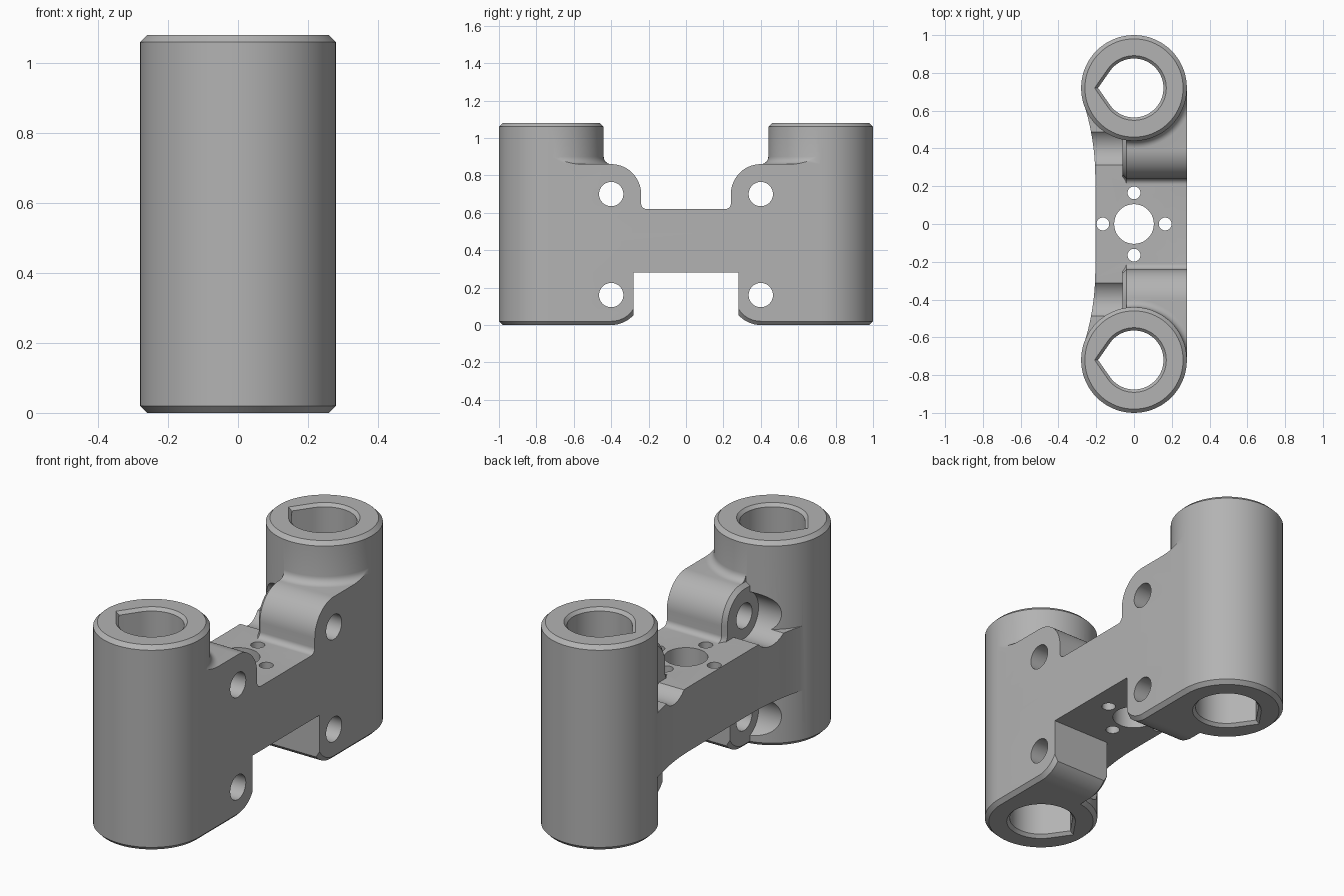
import bpy, bmesh
from math import sin, cos, pi, acos, sqrt

cube = bpy.data.objects.get("Cube")
if cube:
    bpy.data.objects.remove(cube, do_unlink=True)

POST_Y, POST_R, HEIGHT = 0.72, 0.28, 1.08
BOLT_Y, LOW_Z, HIGH_Z = 0.4, 0.16, 0.70
BACK, FACE = -0.06, 0.28
CH = 0.02


def arc(cx, cy, r, a, b, n):
    return [(cx + r * cos(a + (b - a) * i / n), cy + r * sin(a + (b - a) * i / n))
            for i in range(n + 1)]


def circle(cx, cy, r, n=72):
    return arc(cx, cy, r, 0, 2 * pi, n)[:-1]


def teardrop(cy, r):
    # round bore drawn out to a point on the back side
    a = pi - acos(0.82)
    return arc(0, cy, r, -a, a, 56) + [(-r / 0.82, cy)]


def loft(bm, rings):
    # skin a closed solid through rings of equal point count
    rows = [[bm.verts.new(p) for p in ring] for ring in rings]
    n = len(rows[0])
    faces = [bm.faces.new(rows[0]), bm.faces.new(rows[-1])]
    for lo, hi in zip(rows, rows[1:]):
        for i in range(n):
            j = (i + 1) % n
            faces.append(bm.faces.new((lo[i], lo[j], hi[j], hi[i])))
    bmesh.ops.recalc_face_normals(bm, faces=faces)


def along_z(sections):
    return [[(x, y, z) for x, y in pts] for z, pts in sections]


def along_x(sections, side):
    return [[(x, side * y, z) for y, z in pts] for x, pts in sections]


def solid(name, *lofts):
    bm = bmesh.new()
    for rings in lofts:
        loft(bm, rings)
    mesh = bpy.data.meshes.new(name)
    bm.to_mesh(mesh)
    bm.free()
    ob = bpy.data.objects.new(name, mesh)
    bpy.context.collection.objects.link(ob)
    return ob


def combine(target, other, operation):
    mod = target.modifiers.new("combine", 'BOOLEAN')
    mod.operation, mod.solver, mod.object = operation, 'EXACT', other
    bpy.context.view_layer.objects.active = target
    bpy.ops.object.modifier_apply(modifier=mod.name)
    bpy.data.objects.remove(other, do_unlink=True)


def upper_lug(d):
    pts = [(POST_Y, 0.5), (0.21, 0.5)]
    pts += arc(0.21, 0.65, 0.03 + d, -pi / 2, 0, 8)
    pts += arc(BOLT_Y, HIGH_Z, 0.16 - d, pi, pi / 2, 20)
    return pts + [(POST_Y, 0.86 - d)]


def lower_lug(d):
    r = 0.16 - d
    pts = [(POST_Y, 0.45), (0.28, 0.45)]
    pts += arc(BOLT_Y, LOW_Z, r, pi + acos(0.12 / r), 1.5 * pi, 14)
    return pts + [(POST_Y, LOW_Z - r)]


# Bridge with a back wall that flares out to the posts
flare = [(-0.205 - 0.4 * max(0, y - 0.25) ** 2, y)
         for y in [0.25 + 0.41 * i / 12 for i in range(13)]]
quarter = flare + [(0, POST_Y), (FACE, POST_Y)]
outline = quarter + [(x, -y) for x, y in reversed(quarter)]
body = solid("bracket_body", along_z([(0.28, outline), (0.62, outline)]))

for side in (1, -1):
    cy = side * POST_Y
    # Upright post with chamfered ends
    post = solid("post", along_z([
        (0, circle(0, cy, POST_R - CH)), (CH, circle(0, cy, POST_R)),
        (HEIGHT - CH, circle(0, cy, POST_R)), (HEIGHT, circle(0, cy, POST_R - CH))]))
    combine(body, post, 'UNION')
    # Bolt lugs
    lug = solid("upper_lug", along_x(
        [(BACK, upper_lug(CH)), (BACK + CH, upper_lug(0)), (FACE, upper_lug(0))], side))
    combine(body, lug, 'UNION')
    lug = solid("lower_lug", along_x(
        [(BACK, lower_lug(CH)), (BACK + CH, lower_lug(0)),
         (FACE - CH, lower_lug(0)), (FACE, lower_lug(CH))], side))
    combine(body, lug, 'UNION')
    # Fillet where the upper lug runs into the post
    curve = arc(0.32, 0.90, 0.04, 1.5 * pi, pi, 6)
    fillet = solid("fillet", along_z(
        [(0.8, circle(0, cy, 0.32))] + [(z, circle(0, cy, r)) for r, z in curve]))
    clip = solid("fillet_clip", along_x(
        [(x, [(0.3, 0.7), (POST_Y, 0.7), (POST_Y, 1), (0.3, 1)])
         for x in (BACK + CH, FACE)], side))
    combine(fillet, clip, 'INTERSECT')
    combine(body, fillet, 'UNION')

# All bores in one cutter
cuts = []
for side in (1, -1):
    cy = side * POST_Y
    cuts.append(along_z([
        (-0.02, teardrop(cy, 0.19)), (0.016, teardrop(cy, 0.156)),
        (HEIGHT - 0.016, teardrop(cy, 0.156)), (HEIGHT + 0.02, teardrop(cy, 0.19))]))
    for z in (LOW_Z, HIGH_Z):
        wide, narrow = circle(BOLT_Y, z, 0.119), circle(BOLT_Y, z, 0.065)
        cuts.append(along_x([(-0.5, wide), (BACK, wide), (BACK, narrow), (0.4, narrow)], side))
ports = [(0, 0, 0.105)] + [(0.165 * cos(k * pi / 2), 0.165 * sin(k * pi / 2), 0.034)
                           for k in range(4)]
for x, y, r in ports:
    cuts.append(along_z([(0.1, circle(x, y, r, 48)), (0.8, circle(x, y, r, 48))]))
cutter = solid("bore_cutter", *cuts)
cutter.hide_render = True
combine(body, cutter, 'DIFFERENCE')

# Finish
grey = bpy.data.materials.new("plain_grey")
grey.use_nodes = True
colour = (0.45, 0.45, 0.45, 1)
grey.diffuse_color = colour
grey.node_tree.nodes["Principled BSDF"].inputs["Base Color"].default_value = colour
body.data.materials.clear()
body.data.materials.append(grey)
for poly in body.data.polygons:
    poly.material_index = 0
bpy.ops.object.select_all(action='DESELECT')
body.select_set(True)
bpy.context.view_layer.objects.active = body
bpy.ops.object.shade_smooth_by_angle(angle=pi / 6)
